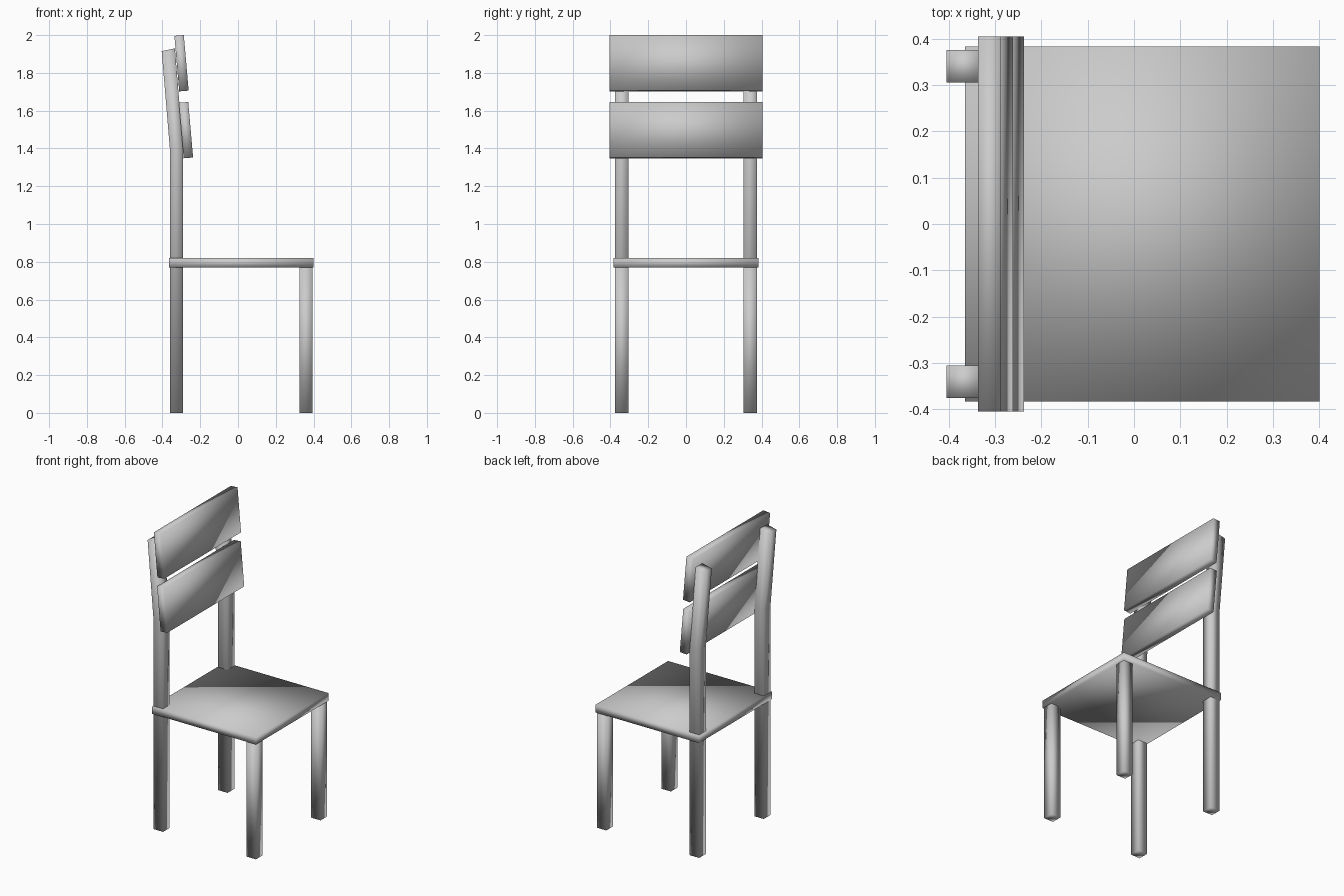
import bpy, bmesh, math
from mathutils import Matrix

if "Cube" in bpy.data.objects:
    bpy.data.objects.remove(bpy.data.objects["Cube"])

grey = bpy.data.materials.new("plain grey")
grey.diffuse_color = (0.6, 0.6, 0.6, 1)
grey.use_nodes = True
grey.node_tree.nodes["Principled BSDF"].inputs["Base Color"].default_value = grey.diffuse_color


def finish(bm, name):
    """Turn a bmesh into a soft-shaded grey object."""
    bmesh.ops.recalc_face_normals(bm, faces=bm.faces)
    for f in bm.faces:
        f.smooth = True
    mesh = bpy.data.meshes.new(name)
    bm.to_mesh(mesh)
    bm.free()
    mesh.materials.append(grey)
    obj = bpy.data.objects.new(name, mesh)
    bpy.context.collection.objects.link(obj)


def box(name, centre, size, tilt=0):
    bm = bmesh.new()
    m = (Matrix.Translation(centre) @ Matrix.Rotation(tilt, 4, 'Y')
         @ Matrix.Diagonal((*size, 1)))
    bmesh.ops.create_cube(bm, size=1, matrix=m)
    finish(bm, name)


def bent_post(name, y, width, rings):
    """Square post; each ring is (x back, z back, x front, z front)."""
    bm = bmesh.new()
    loops = []
    for xb, zb, xf, zf in rings:
        loops.append([bm.verts.new(p) for p in (
            (xb, y - width / 2, zb), (xf, y - width / 2, zf),
            (xf, y + width / 2, zf), (xb, y + width / 2, zb))])
    for a, b in zip(loops, loops[1:]):
        for i in range(4):
            j = (i + 1) % 4
            bm.faces.new((a[i], a[j], b[j], b[i]))
    bm.faces.new(loops[0])
    bm.faces.new(loops[-1])
    finish(bm, name)


# Seat panel
box("seat", (0.018, 0, 0.795), (0.765, 0.766, 0.05))

# Straight front legs and bent rear posts
for side, y in (("left", 0.34), ("right", -0.34)):
    box("front_leg_" + side, (0.36, y, 0.385), (0.07, 0.07, 0.77))
    bent_post("rear_post_" + side, y, 0.07, [
        (-0.36, 0, -0.29, 0),
        (-0.36, 1.39, -0.29, 1.39),
        (-0.404, 1.915, -0.334, 1.93)])

# Tilted backrest slats
lean = -math.radians(5)
box("upper_back_slat", (-0.299, 0, 1.851), (0.05, 0.81, 0.295), lean)
box("lower_back_slat", (-0.2755, 0, 1.497), (0.05, 0.81, 0.295), lean)
